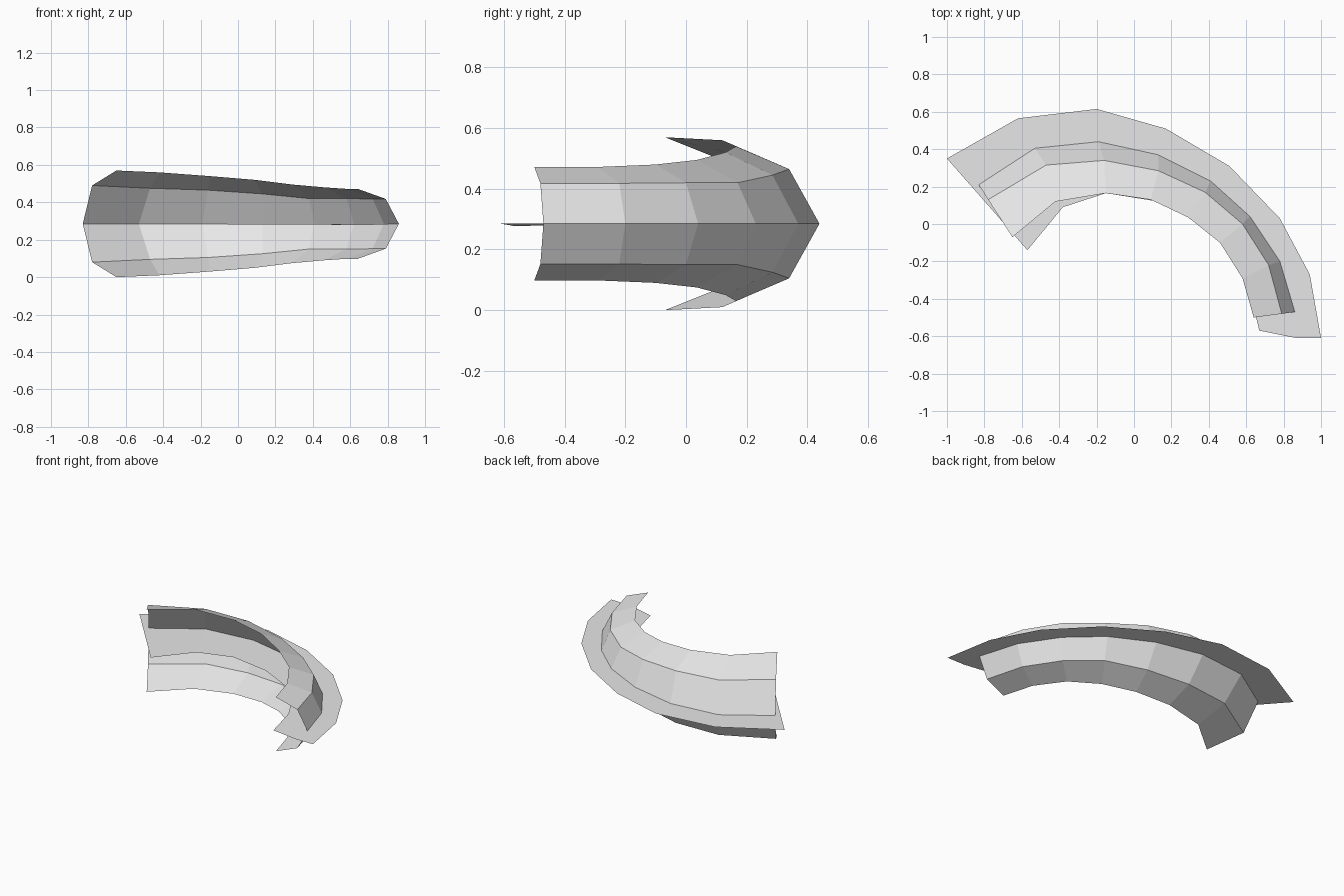
import bpy
import bmesh

cube = bpy.data.objects.get("Cube")
if cube:
    bpy.data.objects.remove(cube, do_unlink=True)

MID_HEIGHT = 0.285

grey = bpy.data.materials.new("light_grey")
grey.use_nodes = True
colour = (0.8, 0.8, 0.8, 1.0)
grey.diffuse_color = colour
grey.node_tree.nodes["Principled BSDF"].inputs["Base Color"].default_value = colour


def loft(name, columns):
    """Bridge neighbouring lengthwise lines of points into flat quads."""
    mesh = bpy.data.meshes.new(name)
    bm = bmesh.new()
    lines = [[bm.verts.new(point) for point in column] for column in columns]
    for first, second in zip(lines, lines[1:]):
        for i in range(len(first) - 1):
            bm.faces.new((first[i], first[i + 1], second[i + 1], second[i]))
    bm.to_mesh(mesh)
    bm.free()
    mesh.materials.append(grey)
    obj = bpy.data.objects.new(name, mesh)
    bpy.context.scene.collection.objects.link(obj)
    return obj


def lift(path, offsets, sign=1):
    """Raise or lower a plan path from the middle plane."""
    return [(x, y, MID_HEIGHT + sign * h) for (x, y), h in zip(path, offsets)]


# Plan paths of the channel, from the wide end to the narrow end
rim = [(-.65, -.07), (-.42, .12), (-.15, .165), (.09, .13),
       (.29, .035), (.46, -.1), (.58, -.29), (.64, -.5)]
ridge = [(-.78, .13), (-.47, .315), (-.16, .34), (.13, .285),
         (.38, .17), (.58, 0), (.72, -.22), (.79, -.48)]
spine = [(-.83, .21), (-.53, .405), (-.19, .44), (.13, .37),
         (.41, .23), (.62, .04), (.78, -.2), (.86, -.47)]
rim_rise = [.285, .275, .255, .235, .21, .195, .187, .187]
ridge_rise = [.205, .19, .18, .16, .135, .135, .133, .133]
flat = [0] * len(spine)

# Open curved channel, mirrored about the middle plane
loft("curved_channel", [
    lift(rim, rim_rise),
    lift(ridge, ridge_rise),
    lift(spine, flat),
    lift(ridge, ridge_rise, -1),
    lift(rim, rim_rise, -1),
])

# Flat blade passing through the spine of the channel
blade_outer = [(-1, .35), (-.62, .565), (-.2, .615), (.17, .51),
               (.51, .31), (.78, .03), (.94, -.27), (1, -.61)]
blade_inner = [(-.57, -.14), (-.38, .09), (-.15, .165), (.13, .12),
               (.35, .01), (.5, -.12), (.61, -.32), (.67, -.57)]
blade_middle = [(-.84, .168)] + spine[1:-1] + [(.87, -.61)]
inner_droop = [.001 * i for i in range(len(spine))]

loft("middle_blade", [
    lift(blade_inner, inner_droop, -1),
    lift(blade_middle, flat),
    lift(blade_outer, flat),
])
